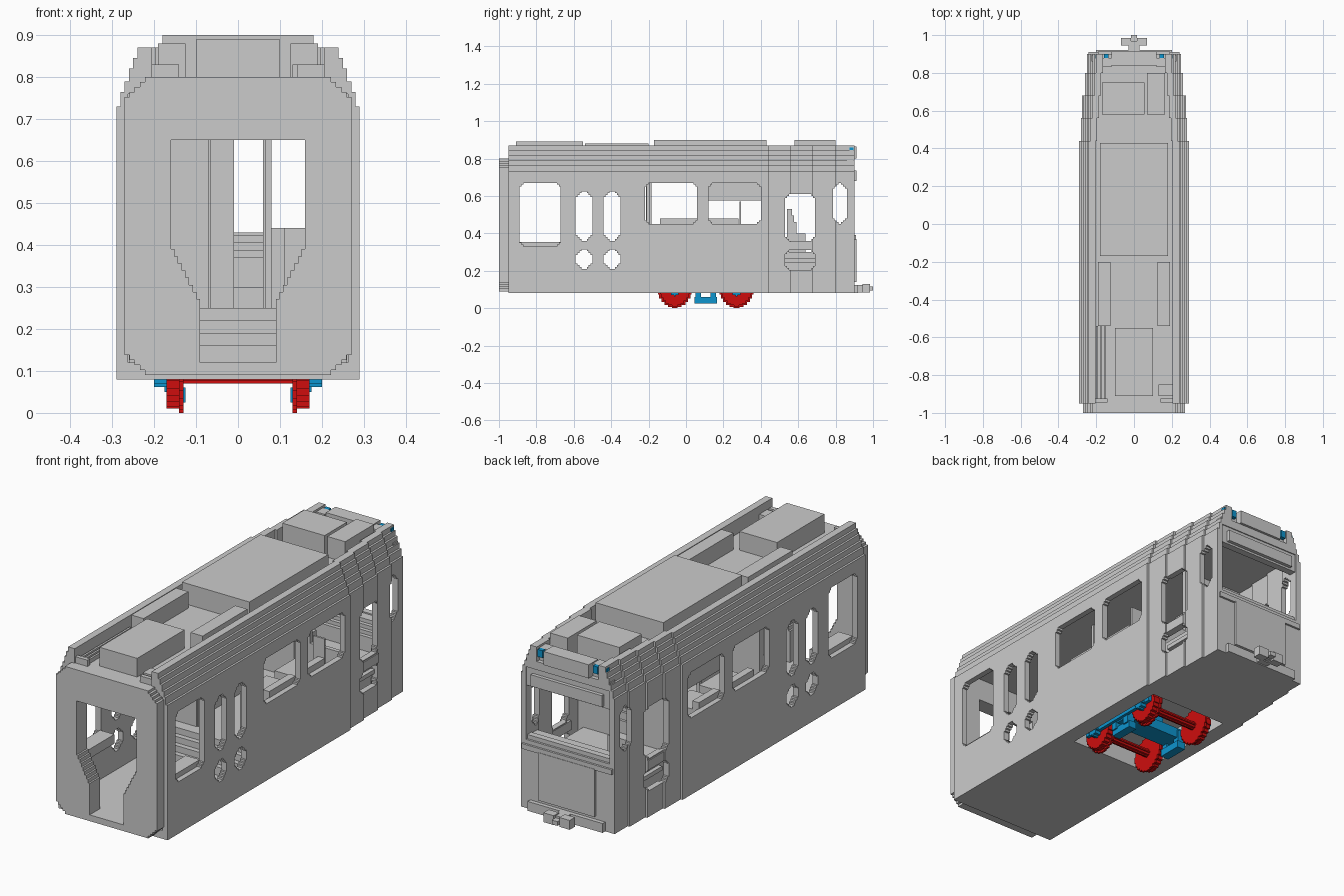
import bpy, bmesh, math
from mathutils import Vector

if "Cube" in bpy.data.objects:
    bpy.data.objects.remove(bpy.data.objects["Cube"])


def material(name, col):
    m = bpy.data.materials.new(name)
    m.diffuse_color = (*col, 1)
    m.use_nodes = True
    m.node_tree.nodes["Principled BSDF"].inputs["Base Color"].default_value = m.diffuse_color
    return m


GREY = material("body grey", (0.6, 0.6, 0.6))
RED = material("wheel red", (0.62, 0.004, 0.004))
BLUE = material("bogie blue", (0.004, 0.3, 0.62))


def prism(name, pts, axis, a, b, mat=GREY):
    """Extrude an outline along x (outline in y,z) or y (outline in x,z)."""
    bm = bmesh.new()
    put = (lambda p, t: (t, p[0], p[1])) if axis == 'x' else (lambda p, t: (p[0], t, p[1]))
    lo = [bm.verts.new(put(p, a)) for p in pts]
    hi = [bm.verts.new(put(p, b)) for p in pts]
    n = len(pts)
    bm.faces.new(lo)
    bm.faces.new(hi[::-1])
    for i in range(n):
        bm.faces.new((lo[i], hi[i], hi[(i + 1) % n], lo[(i + 1) % n]))
    bmesh.ops.recalc_face_normals(bm, faces=bm.faces)
    me = bpy.data.meshes.new(name)
    bm.to_mesh(me)
    bm.free()
    me.materials.append(mat)
    ob = bpy.data.objects.new(name, me)
    bpy.context.collection.objects.link(ob)
    return ob


def box(name, x0, x1, y0, y1, z0, z1, mat=GREY):
    return prism(name, [(x0, z0), (x1, z0), (x1, z1), (x0, z1)], 'y', y0, y1, mat)


def pair(name, x0, x1, *rest):
    box(name + "_right", x0, x1, *rest)
    box(name + "_left", -x1, -x0, *rest)


def stepped(a0, a1, b0, b1, s=0.01, n=2):
    """Rectangle outline with staircase corners."""
    q = []
    for i in range(n):
        q += [(i * s, (n - i) * s), ((i + 1) * s, (n - i) * s)]
    q.append((n * s, 0))
    return ([(a0 + u, b0 + v) for u, v in q] + [(a1 - u, b0 + v) for u, v in q[::-1]]
            + [(a1 - u, b1 - v) for u, v in q] + [(a0 + u, b1 - v) for u, v in q[::-1]])


def disc(cy, cz, r, n=6):
    """Circle outline made of small stairs."""
    pts = []
    for k in range(4):
        for i in range(n):
            t = math.radians(90 * k + 10 + 70 * i / (n - 1))
            p = (r * math.cos(t) / math.cos(math.radians(10)), r * math.sin(t) / math.cos(math.radians(10)))
            if i:
                o = pts[-1]
                pts.append((min(o[0], p[0], key=abs), min(o[1], p[1], key=abs)))
            pts.append(p)
    return [(cy + u, cz + v) for u, v in pts]


def mirror(half):
    return half + [(-x, z) for x, z in half[::-1]]


def cut(ob, cutters):
    for c in cutters:
        m = ob.modifiers.new("cut", 'BOOLEAN')
        m.operation, m.solver, m.object = 'DIFFERENCE', 'EXACT', c
    bpy.context.view_layer.update()
    me = bpy.data.meshes.new_from_object(ob.evaluated_get(bpy.context.evaluated_depsgraph_get()))
    ob.modifiers.clear()
    ob.data = me


# Window cutters through both sides: y0, y1, z0, z1
helpers = []
windows = []
for y0, y1, z0, z1 in [(-.89, -.67, .33, .67), (-.59, -.50, .36, .625), (-.44, -.35, .36, .625),
                       (-.59, -.50, .21, .315), (-.44, -.35, .21, .315), (-.22, .06, .45, .67),
                       (.12, .40, .45, .67), (.53, .69, .36, .61), (.53, .69, .205, .31),
                       (.785, .86, .45, .67)]:
    n = 3 if y1 - y0 < .1 else 2
    windows.append((y0, y1, prism("window_cutter", stepped(y0, y1, z0, z1, .01, n), 'x', -.4, .4)))
well = box("wheel_well_cutter", -.21, .21, -.18, .39, 0, .2)
helpers += [w[2] for w in windows] + [well]

# Body shell in sections narrowing towards the cab
steps = [(.29, .08), (.29, .73), (.28, .73), (.28, .765), (.27, .765), (.27, .79), (.26, .79),
         (.26, .82), (.25, .82), (.25, .845), (.24, .845), (.24, .87), (.205, .87), (.205, .80)]
for i, (y0, y1) in enumerate([(-.95, .44), (.44, .56), (.56, .68), (.68, .80), (.80, .90)]):
    d = .01 * i
    shell = prism(f"body_section_{i}", mirror([(x - d, z) for x, z in steps]), 'y', y0, y1)
    cavity = box("cavity_cutter", -.262 + d, .262 - d, y0 - .1, y1 + .1, .12, .76)
    helpers.append(cavity)
    cut(shell, [cavity] + ([well] if i == 0 else []) + [w for a, b, w in windows if a < y1 and b > y0])

# Gangway end with stepped doorway
end = prism("gangway_end", stepped(-.27, .27, .09, .80, .012, 4), 'y', -1, -.92)
door = [(.16, .65)]
for i in range(8):
    z = .39 - .017 * i
    door += [(.16 - i * .00875, z), (.16 - (i + 1) * .00875, z)]
door.append((.09, .12))
dc = prism("doorway_cutter", mirror(door), 'y', -1.1, -.8)
helpers.append(dc)
cut(end, [dc])

# Raised floor over the wheels, and stairs
floor = box("raised_floor", -.262, .262, -.27, .46, .1, .25)
cut(floor, [well])
for i, z in enumerate((.16, .19, .22)):
    box(f"stair_{i}", -.26, .26, -.345 + .025 * i, -.265, .11, z)

# Seats, partitions and posts
pair("folding_seat", .19, .265, -.89, -.67, .31, .355)
for y0, y1 in ((-.14, .06), (.12, .28)):
    pair("seat", .11, .265, y0, y1, .25, .44)
    pair("seat_back", .23, .265, y0, y1, .44, .48)
box("seat_divider", .2, .26, .285, .295, .25, .57)
box("saloon_partition", -.262, -.07, -.215, -.185, .25, .76)
pair("post", .065, .08, -.21, -.195, .15, .76)
box("ceiling_cabinet", -.262, -.17, .1, .44, .575, .76)
box("cab_partition", -.262, -.01, .44, .46, .25, .76)
box("cab_low_partition", .06, .262, .44, .46, .25, .44)
box("cab_post", .06, .075, .44, .46, .25, .76)

# Cab: base, door steps, driver seat, stepped console
box("cab_base", -.225, .225, .46, .80, .11, .30)
pair("cab_door_step", .2, .245, .53, .69, .245, .265)
pair("cab_door_rail", .24, .275, .53, .68, .31, .355)
box("driver_seat", -.14, -.03, .54, .64, .30, .40)
for i in range(3):
    box(f"driver_seat_back_{i}", -.14, -.03, .54, .59 - .012 * i, .40, .46 + .035 * i)
for i in range(4):
    box(f"console_{i}", -.225, .225, .76 + .018 * i, .88, .25, .37 + .018 * i)

# Rear face: lower mask, sill steps, head and brow
box("rear_lower_wall", -.245, .245, .86, .90, .08, .37)
box("rear_mask", -.15, .15, .89, .912, .14, .37)
for i in range(3):
    box(f"rear_sill_{i}", -.24, .24, .86, .91 - .01 * i, .365, .39 + .02 * i)
box("rear_head", -.225, .225, .86, .895, .67, .80)
box("destination_box", -.19, .19, .87, .912, .68, .735)
box("rear_brow", -.12, .12, .84, .912, .80, .865)
pair("brow_side", .12, .2, .83, .88, .80, .86)
pair("marker_light_inner", .135, .16, .88, .90, .825, .86, BLUE)
pair("marker_light_outer", .175, .205, .875, .895, .825, .86, BLUE)

# Coupler and its beam
pair("coupler_jaw", .015, .07, .945, .985, .085, .13)
box("coupler_head", -.06, .06, .945, .97, .09, .125)
box("coupler_pin", -.015, .015, .96, 1, .095, .115)
box("coupler_shaft", -.03, .03, .88, .95, .085, .125)
box("coupler_beam", -.2, .2, .77, .92, .08, .125)

# Roof equipment
box("front_air_unit", -.10, .10, -.91, -.55, .79, .89)
box("main_roof_unit", -.18, .18, -.17, .43, .79, .90)
pair("roof_duct", .125, .19, -.54, -.20, .79, .88)
box("rear_roof_unit_wide", -.17, .055, .58, .75, .79, .90)
box("rear_roof_unit_narrow", .07, .165, .58, .80, .79, .90)
box("roof_junction_box", .13, .205, -.91, -.85, .79, .83)
for i in range(3):
    box(f"roof_cable_{i}", -.2 + .02 * i, -.19 + .02 * i, -.94, -.54, .79, .82)
pair("cable_bracket", .14, .21, -.945, -.925, .79, .83)

# Wheelsets
for k, y in enumerate((-.06, .27)):
    prism(f"axle_{k}", disc(y, .09, .02, 3), 'x', -.14, .14, RED)
    for s in (-1, 1):
        prism(f"wheel_{k}", disc(y, .09, .08), 'x', s * .139, s * .17, RED)
        prism(f"wheel_flange_{k}", disc(y, .09, .09), 'x', s * .13, s * .14, RED)
        prism(f"axle_box_{k}", disc(y, .09, .028, 3), 'x', s * .165, s * .2, BLUE)

# Bogie frame
pair("bogie_side_frame", .172, .188, -.12, .33, .085, .12, BLUE)
pair("bogie_brake_bar", .125, .168, .045, .165, .025, .06, BLUE)
for y in (.05, .13):
    pair("bogie_hanger", .13, .175, y, y + .03, .05, .12, BLUE)
box("bogie_transom", -.17, .17, .055, .155, .08, .13, BLUE)
box("bogie_pivot", -.05, .05, .06, .15, .12, .2, BLUE)

for h in helpers:
    bpy.data.objects.remove(h, do_unlink=True)
